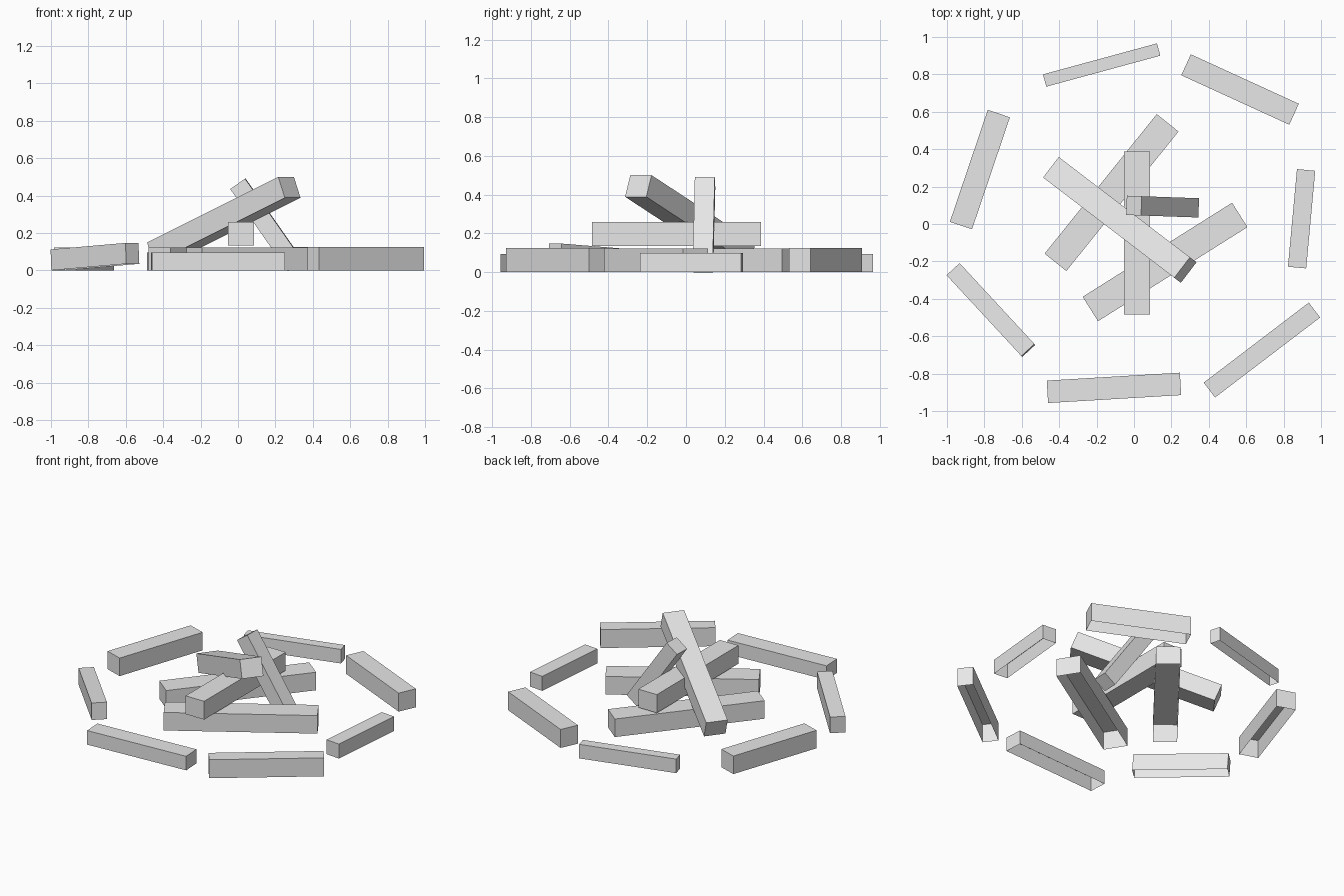
import bpy, bmesh
from math import radians
from mathutils import Matrix, Vector

cube = bpy.data.objects.get("Cube")
if cube:
    bpy.data.objects.remove(cube, do_unlink=True)

# One plain grey for every log
grey = bpy.data.materials.new("light_grey")
grey.use_nodes = True
colour = (0.8, 0.8, 0.8, 1)
grey.diffuse_color = colour
grey.node_tree.nodes["Principled BSDF"].inputs["Base Color"].default_value = colour


def log(name, centre, size, heading, pitch=0, closed=False):
    """Squared log along local x, turned to a heading and raised by a pitch."""
    bm = bmesh.new()
    bmesh.ops.create_cube(bm, size=1, matrix=Matrix.Diagonal(Vector((*size, 1))))
    bm.normal_update()
    if not closed:  # logs lying on the ground have no underside
        under = [f for f in bm.faces if f.normal.z < -0.5]
        bmesh.ops.delete(bm, geom=under, context='FACES')
    turn = Matrix.Rotation(radians(heading), 4, 'Z') @ Matrix.Rotation(radians(-pitch), 4, 'Y')
    bm.transform(Matrix.Translation(centre) @ turn)
    mesh = bpy.data.meshes.new(name)
    bm.to_mesh(mesh)
    bm.free()
    mesh.materials.append(grey)
    bpy.context.collection.objects.link(bpy.data.objects.new(name, mesh))


def ground_log(name, x, y, length, width, height, heading):
    log(name, (x, y, height / 2), (length, width, height), heading)


# Outer ring
ground_log("ring_log_front", -0.107, -0.876, 0.713, 0.12, 0.095, 3.4)
ground_log("ring_log_front_left", 0.684, -0.674, 0.706, 0.10, 0.125, 37.3)
ground_log("ring_log_left", 0.896, 0.028, 0.524, 0.098, 0.098, 84.7)
ground_log("ring_log_back_left", 0.567, 0.719, 0.635, 0.123, 0.125, -24.6)
ground_log("ring_log_back", -0.173, 0.85, 0.632, 0.068, 0.095, 15.2)
ground_log("ring_log_back_right", -0.824, 0.291, 0.632, 0.125, 0.122, 71.3)
log("ring_log_front_right", (-0.765, -0.46, 0.074), (0.59, 0.095, 0.112), -47.2, 3.4)

# Crossed base logs
ground_log("base_log_back", -0.12, 0.168, 0.957, 0.149, 0.122, 51.2)
ground_log("base_log_front", 0.166, -0.203, 0.944, 0.154, 0.122, 32.2)

# Stacked and leaning logs
log("resting_log", (0.016, -0.048, 0.196), (0.872, 0.139, 0.124), 90, closed=True)
log("long_leaning_log", (-0.076, 0.022, 0.269), (0.95, 0.138, 0.12), -37.4, 21.7, closed=True)
log("short_leaning_log", (0.153, 0.093, 0.244), (0.535, 0.103, 0.097), -2, -55, closed=True)
